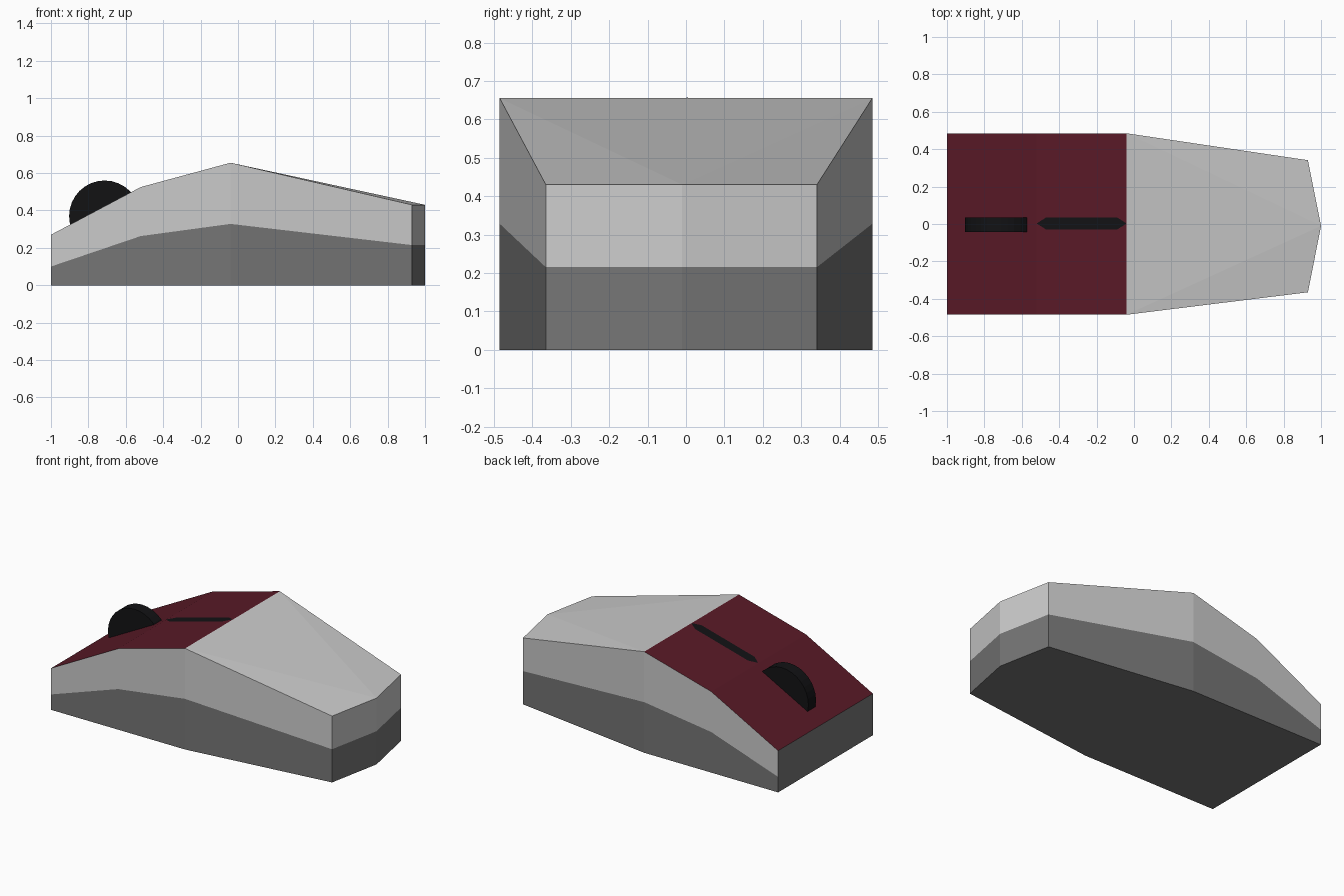
import bpy, math

if "Cube" in bpy.data.objects:
    bpy.data.objects.remove(bpy.data.objects["Cube"])


def material(name, rgb):
    m = bpy.data.materials.new(name)
    m.diffuse_color = (*rgb, 1)
    m.use_nodes = True
    m.node_tree.nodes["Principled BSDF"].inputs["Base Color"].default_value = m.diffuse_color
    return m


dark_grey = material("dark_grey", (0.18, 0.18, 0.18))
dark_red = material("dark_red", (0.10, 0.01, 0.02))
black = material("black", (0.006, 0.006, 0.007))


def make(name, verts, faces, mat=None):
    mesh = bpy.data.meshes.new(name)
    mesh.from_pydata(verts, [], faces)
    mesh.update()
    ob = bpy.data.objects.new(name, mesh)
    bpy.context.collection.objects.link(ob)
    if mat:
        mesh.materials.append(mat)
    return ob


# Side stations: x, half width, seam height, top height
stations = [(-1.0, 0.485, 0.10, 0.27), (-0.52, 0.485, 0.263, 0.525),
            (-0.04, 0.485, 0.328, 0.655), (0.93, 0.353, 0.215, 0.43)]


def outline(side):
    return [(x, side * w - (0.012 if x > 0.9 else 0), seam, top) for x, w, seam, top in stations]


# Anticlockwise outline with the single nose point between both sides
ring = outline(-1) + [(1.0, -0.01, 0.215, 0.43)] + outline(1)[::-1]
n = len(ring)
base = [(x, y, 0) for x, y, s, t in ring]
seam = [(x, y, s) for x, y, s, t in ring]
top = [(x, y, t) for x, y, s, t in ring]
walls = [(i, i + 1, n + i + 1, n + i) for i in range(n - 1)]

# Lower shell with its floor and the full-height flat end
make("lower_shell", base + seam + [top[0], top[-1]],
     walls + [tuple(range(n))[::-1], (n - 1, 0, n, 2 * n, 2 * n + 1, 2 * n - 1)], dark_grey)

# Light upper side walls
make("upper_side_walls", seam + top, walls)

# Sloping palm rest: wide triangle to the nose plus two side slivers
make("palm_rest", top[2:7], [(0, 2, 4), (0, 1, 2), (2, 3, 4)])

# Coloured button panel, two flat strips
make("button_panel", top[:3] + top[6:], [(0, 1, 4, 5), (1, 2, 3, 4)], dark_red)


# Pointed inlay strip lying on the upper panel
def panel_z(x):
    return 0.525 + (x + 0.52) / 0.48 * 0.13 + 0.002


strip = [(-0.52, 0.003), (-0.47, -0.03), (-0.09, -0.03),
         (-0.04, 0.003), (-0.09, 0.035), (-0.47, 0.035)]
make("inlay_strip", [(x, y, panel_z(x)) for x, y in strip], [tuple(range(6))], black)

# Scroll wheel
bpy.ops.mesh.primitive_cylinder_add(vertices=32, radius=0.19, depth=0.078,
                                    location=(-0.713, -0.003, 0.37),
                                    rotation=(math.pi / 2, 0, 0))
wheel = bpy.context.object
wheel.name = "scroll_wheel"
wheel.data.materials.append(black)
